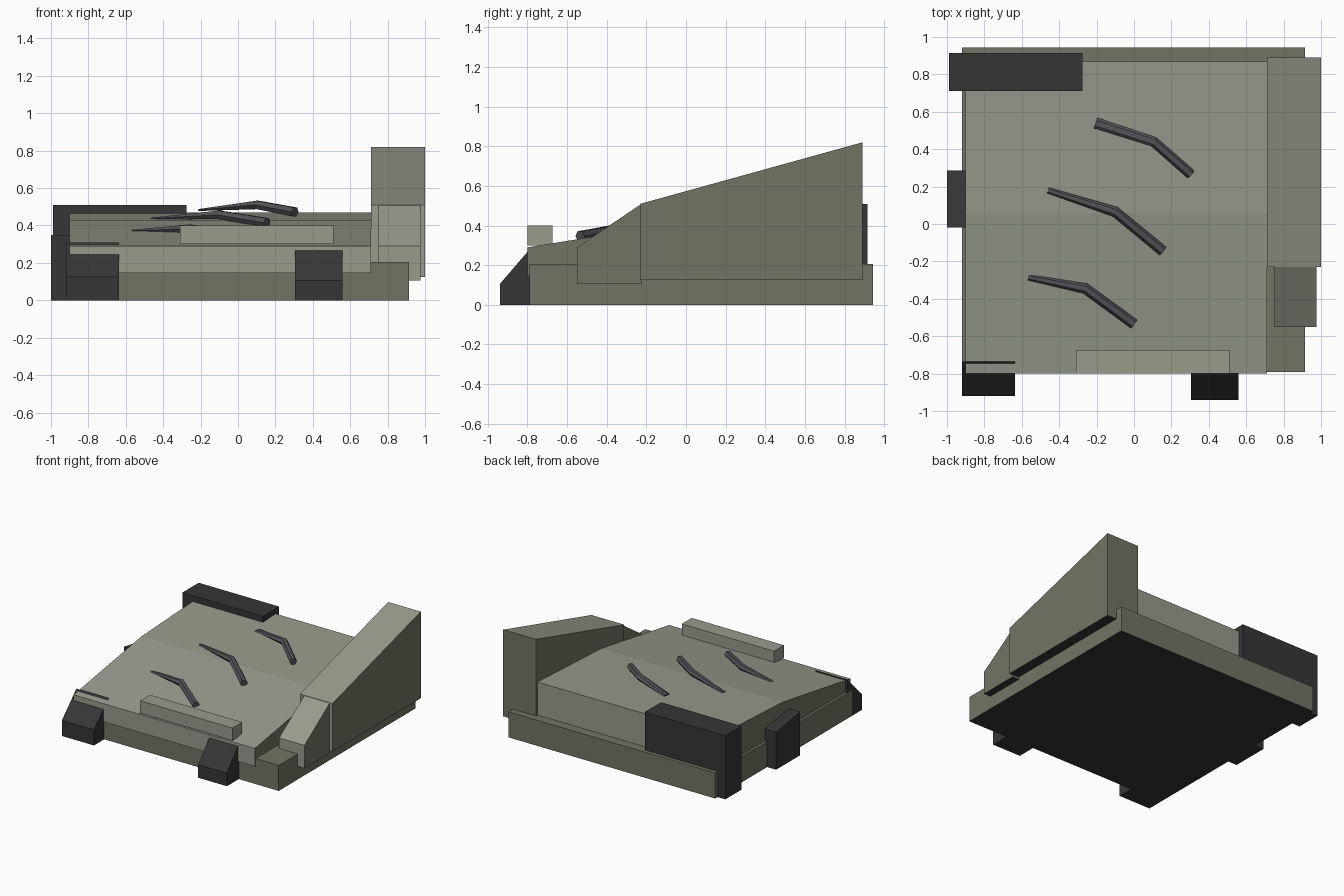
import bpy, bmesh, math
from mathutils import Vector

if "Cube" in bpy.data.objects:
    bpy.data.objects.remove(bpy.data.objects["Cube"])


def material(name, rgb):
    m = bpy.data.materials.new(name)
    lin = [((c / 255 + 0.055) / 1.055) ** 2.4 for c in rgb]
    m.diffuse_color = (*lin, 1)
    m.use_nodes = True
    m.node_tree.nodes["Principled BSDF"].inputs["Base Color"].default_value = m.diffuse_color
    return m


LIGHT = material("light olive", (152, 155, 140))
DARK = material("dark olive", (114, 116, 100))
BLACK = material("charcoal", (55, 54, 55))
GREY = material("claw grey", (82, 81, 86))


def finish(name, bm, mats, rule=None):
    bmesh.ops.recalc_face_normals(bm, faces=bm.faces)
    bm.normal_update()
    if rule:
        for f in bm.faces:
            f.material_index = rule(f.normal)
    me = bpy.data.meshes.new(name)
    bm.to_mesh(me)
    bm.free()
    for m in mats:
        me.materials.append(m)
    ob = bpy.data.objects.new(name, me)
    bpy.context.collection.objects.link(ob)
    return ob


def extrude_x(name, profile, x0, x1, mats, rule=None):
    """Extrude a (y, z) profile along x."""
    bm = bmesh.new()
    a = [bm.verts.new((x0, y, z)) for y, z in profile]
    b = [bm.verts.new((x1, y, z)) for y, z in profile]
    bm.faces.new(a)
    bm.faces.new(b)
    n = len(profile)
    for i in range(n):
        j = (i + 1) % n
        bm.faces.new((a[i], a[j], b[j], b[i]))
    return finish(name, bm, mats, rule)


def block(name, x0, x1, y0, y1, z0, z1, mats, rule=None):
    return extrude_x(name, [(y0, z0), (y1, z0), (y1, z1), (y0, z1)], x0, x1, mats, rule)


def claw(name, path, tip_w):
    """Bent six-sided tube with a flattened tip."""
    bm = bmesh.new()
    pts = [Vector(p) for p in path]
    sizes = [(tip_w, 0.006), (0.028, 0.026), (0.028, 0.028)]
    rings = []
    for i, (p, (w, h)) in enumerate(zip(pts, sizes)):
        d = (pts[min(i + 1, 2)] - pts[max(i - 1, 0)]).normalized()
        side = d.cross(Vector((0, 0, 1))).normalized()
        up = side.cross(d)
        rings.append([bm.verts.new(p + side * w * math.cos(k * math.pi / 3)
                                   + up * h * math.sin(k * math.pi / 3)) for k in range(6)])
    for r, s in zip(rings, rings[1:]):
        for k in range(6):
            j = (k + 1) % 6
            bm.faces.new((r[k], r[j], s[j], s[k]))
    bm.faces.new(rings[0])
    bm.faces.new(rings[-1])
    return finish(name, bm, [GREY])


# face colour rules: 0 light, 1 dark, 2 charcoal
def base_rule(n):
    return 2 if n.z < -0.5 else 1


def slab_rule(n):
    return 2 if n.z < -0.5 else 1 if abs(n.x) > 0.5 else 0


def wing_rule(n):
    return 2 if n.z < -0.5 else 1 if abs(n.x) > 0.5 or n.y > 0.5 else 0


OLIVES = [LIGHT, DARK, BLACK]

# base and sloped upper deck
block("base", -0.92, 0.915, -0.79, 0.945, 0, 0.205, OLIVES, base_rule)
extrude_x("deck", [(-0.8, 0.145), (0.87, 0.145), (0.87, 0.47), (0.06, 0.43), (-0.8, 0.29)],
          -0.9, 0.71, OLIVES, slab_rule)

# raised side wall and its lower nose
extrude_x("side_wall", [(-0.23, 0.125), (0.89, 0.125), (0.89, 0.82), (-0.23, 0.51)],
          0.71, 1.0, OLIVES, wing_rule)
extrude_x("side_wall_nose", [(-0.55, 0.105), (-0.225, 0.105), (-0.225, 0.51), (-0.55, 0.29)],
          0.75, 0.975, OLIVES, wing_rule)

# front ledge
block("front_ledge", -0.31, 0.51, -0.8, -0.675, 0.3, 0.4, [LIGHT])

# charcoal corner block and brackets
block("rear_block", -0.99, -0.275, 0.71, 0.915, 0, 0.51, [BLACK])
extrude_x("side_bracket", [(-0.02, 0), (0.285, 0), (0.285, 0.3), (-0.02, 0.35)],
          -1.0, -0.88, [BLACK])
extrude_x("left_front_bracket", [(-0.92, 0), (-0.735, 0), (-0.735, 0.31), (-0.92, 0.125)],
          -0.92, -0.635, [BLACK])
extrude_x("right_front_bracket", [(-0.94, 0), (-0.785, 0), (-0.785, 0.285), (-0.94, 0.105)],
          0.305, 0.56, [BLACK])

# three bent claws lying on the deck
claw("rear_claw", [(-0.205, 0.54, 0.483), (0.105, 0.44, 0.51), (0.305, 0.265, 0.472)], 0.03)
claw("middle_claw", [(-0.46, 0.18, 0.437), (-0.1, 0.065, 0.457), (0.155, -0.145, 0.415)], 0.016)
claw("front_claw", [(-0.565, -0.285, 0.372), (-0.26, -0.345, 0.383), (0.0, -0.535, 0.347)], 0.016)
